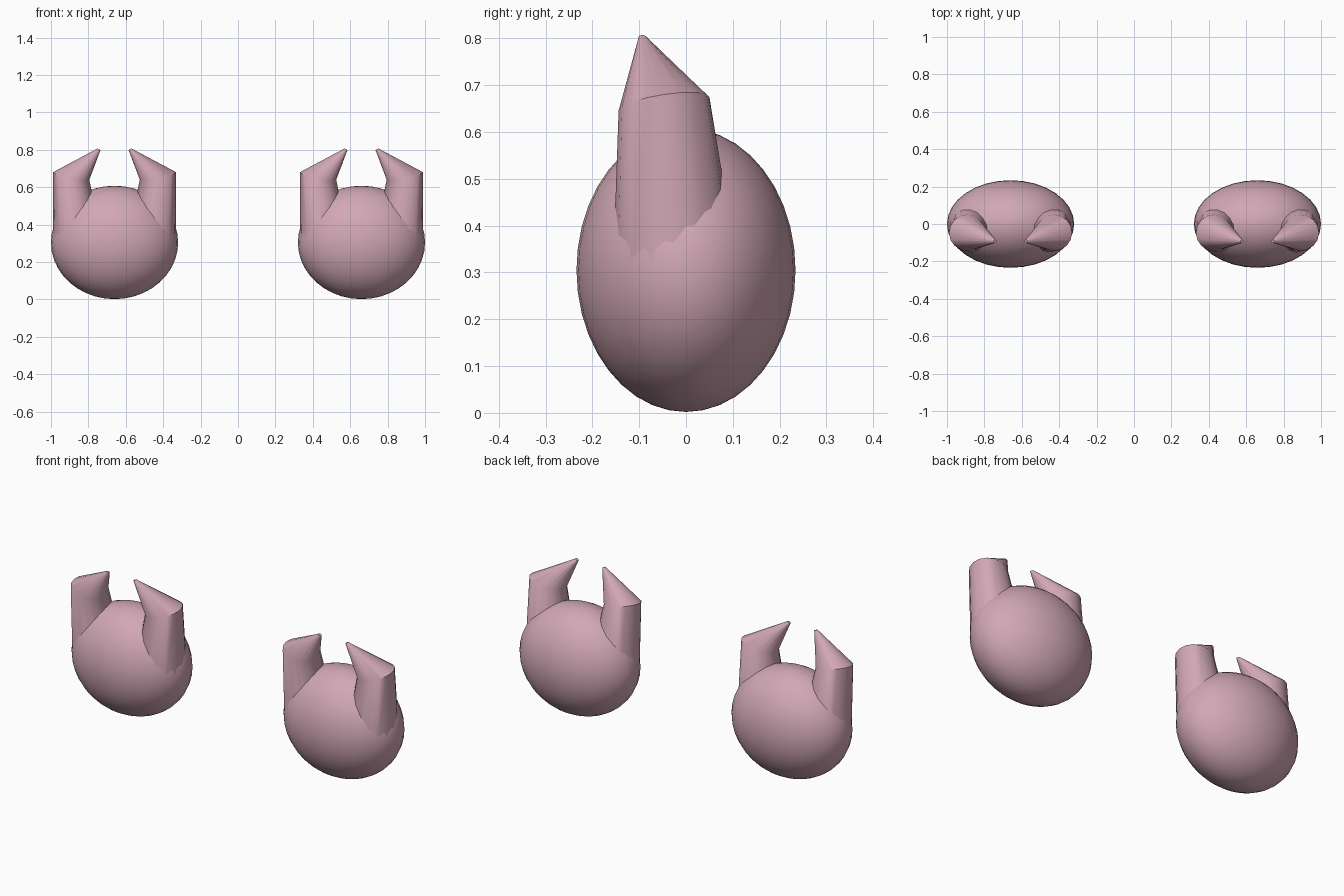
import bpy, bmesh, math

if "Cube" in bpy.data.objects:
    bpy.data.objects.remove(bpy.data.objects["Cube"])

pink = bpy.data.materials.new("dusty pink")
pink.diffuse_color = (0.64, 0.39, 0.46, 1)
pink.use_nodes = True
pink.node_tree.nodes["Principled BSDF"].inputs["Base Color"].default_value = pink.diffuse_color

CX = 0.66      # centre of each claw in x
SIDES = 16


def finish(ob, name):
    ob.name = name
    ob.data.materials.append(pink)
    bpy.ops.object.select_all(action='DESELECT')
    ob.select_set(True)
    bpy.context.view_layer.objects.active = ob
    bpy.ops.object.shade_smooth_by_angle(angle=math.radians(40))


def palm(name, cx):
    bpy.ops.mesh.primitive_uv_sphere_add(segments=32, ring_count=20, radius=1)
    ob = bpy.context.object
    for v in ob.data.vertices:
        v.co = (cx + v.co.x * 0.34, v.co.y * 0.234, 0.305 + v.co.z * 0.303)
    finish(ob, name)


# Pincer rings: centre offset x, y, z, radius, slope of the ring in x and y
RINGS = [(0.195, -0.022, 0.30, 0.134, 0, 0),
         (0.232, -0.047, 0.66, 0.097, 0.21, 0.15),
         (0.083, -0.093, 0.803, 0.008, 0.5, 0)]


def pincer(name, cx, side):
    bm = bmesh.new()
    loops = []
    for x, y, z, r, sx, sy in RINGS:
        loop = []
        for i in range(SIDES):
            a = 2 * math.pi * i / SIDES
            dx, dy = r * math.cos(a), r * math.sin(a)
            loop.append(bm.verts.new((cx + side * (x + dx), y + dy, z + sx * dx + sy * dy)))
        loops.append(loop)
    for lo, hi in zip(loops, loops[1:]):
        for i in range(SIDES):
            j = (i + 1) % SIDES
            bm.faces.new((lo[i], lo[j], hi[j], hi[i]))
    bm.faces.new(loops[0])
    bm.faces.new(loops[-1])
    bmesh.ops.recalc_face_normals(bm, faces=bm.faces)
    me = bpy.data.meshes.new(name)
    bm.to_mesh(me)
    bm.free()
    ob = bpy.data.objects.new(name, me)
    bpy.context.collection.objects.link(ob)
    finish(ob, name)


# Two claws, each with a rounded palm and two mirrored pincers
for label, s in (("left", -1), ("right", 1)):
    palm(label + "_claw_palm", s * CX)
    pincer(label + "_outer_pincer", s * CX, s)
    pincer(label + "_inner_pincer", s * CX, -s)
